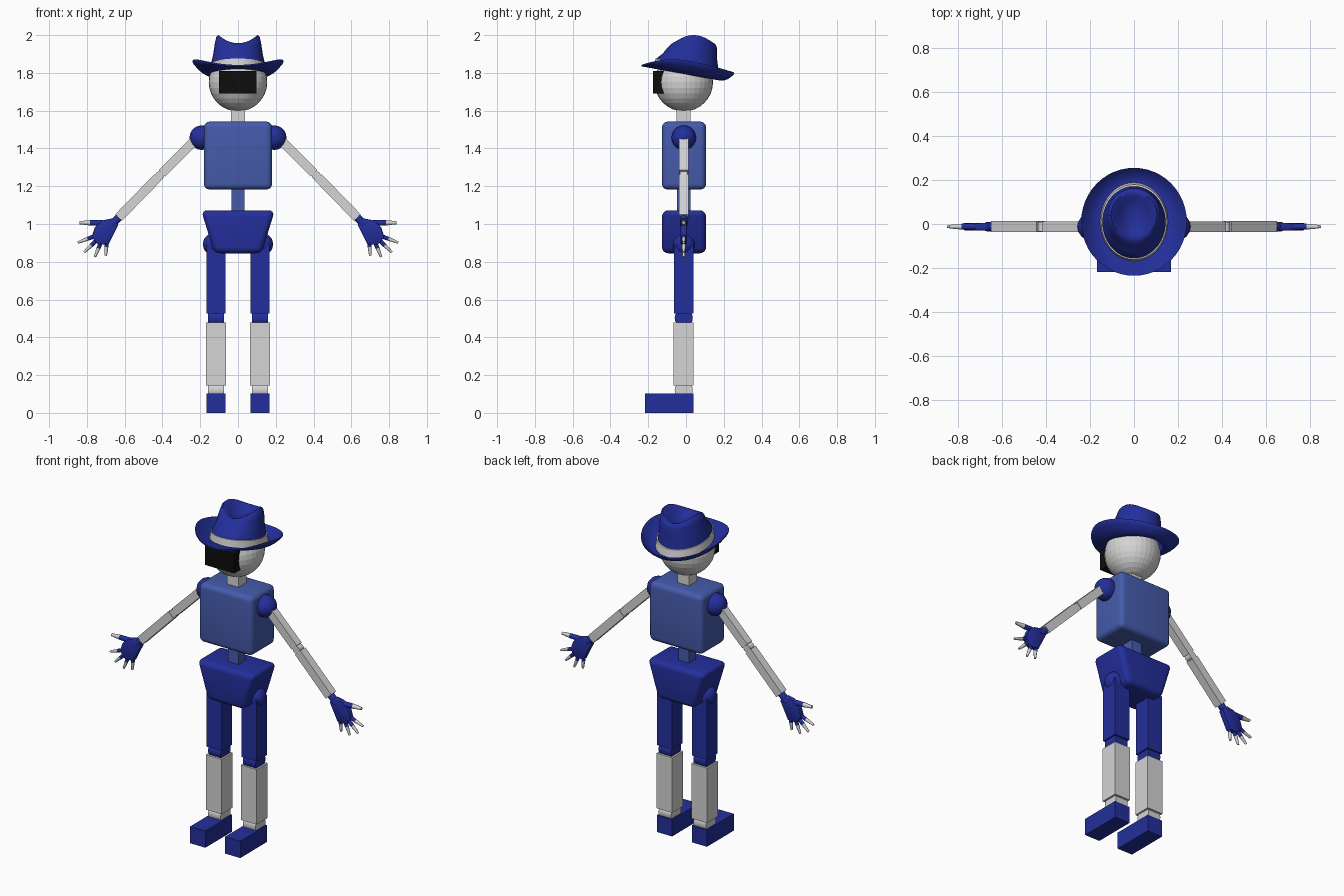
import bpy, bmesh, math
from mathutils import Vector, Matrix

if "Cube" in bpy.data.objects:
    bpy.data.objects.remove(bpy.data.objects["Cube"])

YC = -0.012  # depth of the body's centre line


def material(name, rgb):
    m = bpy.data.materials.new(name)
    m.diffuse_color = (*rgb, 1)
    m.use_nodes = True
    m.node_tree.nodes["Principled BSDF"].inputs["Base Color"].default_value = m.diffuse_color
    return m


NAVY = material("navy", (0.017, 0.028, 0.33))
BLUE = material("mid_blue", (0.06, 0.105, 0.41))
GREY = material("light_grey", (0.66, 0.66, 0.66))
BLACK = material("black", (0.004, 0.004, 0.004))


def finish(name, bm, mat, smooth=None):
    bmesh.ops.recalc_face_normals(bm, faces=bm.faces)
    me = bpy.data.meshes.new(name)
    bm.to_mesh(me)
    bm.free()
    me.materials.append(mat)
    if smooth:
        for p in me.polygons:
            p.use_smooth = True
        me.set_sharp_from_angle(angle=math.radians(smooth))
    ob = bpy.data.objects.new(name, me)
    bpy.context.collection.objects.link(ob)
    return ob


def box(name, lo, hi, mat, bevel=0, bottom=1.0):
    """Box between two corners; bottom scales the width of its lower end."""
    lo, hi = Vector(lo), Vector(hi)
    bm = bmesh.new()
    bmesh.ops.create_cube(bm, size=1)
    mid = (lo + hi) / 2
    for v in bm.verts:
        k = bottom if v.co.z < 0 else 1
        v.co = mid + Vector((v.co.x * k, v.co.y, v.co.z)) * (hi - lo)
    if bevel:
        bmesh.ops.bevel(bm, geom=bm.edges[:], offset=bevel, segments=5,
                        profile=0.5, affect='EDGES')
    return finish(name, bm, mat, 40 if bevel else None)


def ball(name, c, r, mat, seg=32, rings=16, smooth=None):
    bm = bmesh.new()
    bmesh.ops.create_uvsphere(bm, u_segments=seg, v_segments=rings, radius=r,
                              matrix=Matrix.Translation(c))
    return finish(name, bm, mat, smooth)


def rod(name, a, b, r1, r2, mat, sides=12, smooth=40):
    """Tapered rod from a to b; four sides give a square bar."""
    a, b = Vector(a), Vector(b)
    d = b - a
    rot = d.to_track_quat('Z', 'Y').to_matrix().to_4x4()
    spin = Matrix.Rotation(math.pi / 4 if sides == 4 else 0, 4, 'Z')
    bm = bmesh.new()
    bmesh.ops.create_cone(bm, cap_ends=True, segments=sides, radius1=r1, radius2=r2,
                          depth=d.length, matrix=Matrix.Translation((a + b) / 2) @ rot @ spin)
    return finish(name, bm, mat, None if sides == 4 else smooth)


def loft(name, rings, mat, seg=48, cap=False, closed=False):
    """Skin rings, each a function of angle giving a point."""
    bm = bmesh.new()
    rows = [[bm.verts.new(f(2 * math.pi * i / seg)) for i in range(seg)] for f in rings]
    pairs = list(zip(rows, rows[1:])) + ([(rows[-1], rows[0])] if closed else [])
    for p, q in pairs:
        for i in range(seg):
            j = (i + 1) % seg
            bm.faces.new((p[i], p[j], q[j], q[i]))
    if cap:
        bm.faces.new(rows[-1])
    return finish(name, bm, mat, 50)


# Head, visor, neck
ball("head", (0, YC, 1.751), 0.155, GREY)
box("visor", (-0.1, -0.175, 1.69), (0.097, -0.08, 1.81), BLACK)
box("neck", (-0.038, YC - 0.037, 1.53), (0.038, YC + 0.037, 1.63), GREY)

# Torso, waist, pelvis
box("torso", (-0.18, -0.127, 1.183), (0.18, 0.106, 1.542), BLUE, 0.03)
box("waist", (-0.035, YC - 0.035, 1.05), (0.035, YC + 0.035, 1.2), BLUE)
box("pelvis", (-0.195, -0.127, 0.845), (0.195, 0.106, 1.072), NAVY, 0.032, 0.64)


# Hat: everything sits on a plane that rises towards the front
def plane(y):
    return 1.80 - 0.18 * y


def ring(rx, ry, cy, height):
    def f(a):
        x, y = rx * math.cos(a), cy + ry * math.sin(a)
        return (x, y, height(a, y))
    return f


def brim_ring(t, drop=0.0):
    curl = lambda a: t ** 2 * (0.066 * math.cos(a) ** 2 + 0.048 * max(math.sin(a), 0) ** 2)
    return ring(0.143 + 0.097 * t, 0.168 + 0.077 * t, 0.01,
                lambda a, y: plane(y) + curl(a) - drop)


steps = [i / 6 for i in range(7)]
loft("hat_brim", [brim_ring(t) for t in steps] +
     [brim_ring(t, 0.008) for t in reversed(steps)], NAVY, closed=True)


def rim(base, lift):
    return lambda a, y: base + lift * math.cos(a) ** 2


loft("hat_crown", [
    ring(0.148, 0.172, 0.010, lambda a, y: plane(y)),
    ring(0.143, 0.163, 0.008, lambda a, y: plane(y) + 0.05),
    ring(0.132, 0.143, 0.020, lambda a, y: 1.895 - 0.06 * y),
    ring(0.122, 0.130, 0.033, rim(1.935, 0.025)),
    ring(0.115, 0.118, 0.038, rim(1.952, 0.038)),
    ring(0.104, 0.105, 0.040, rim(1.957, 0.043)),
    ring(0.090, 0.090, 0.040, rim(1.953, 0.037)),
    ring(0.065, 0.070, 0.040, rim(1.942, 0.016)),
    ring(0.035, 0.040, 0.040, rim(1.932, 0.004)),
    ring(0.012, 0.014, 0.040, rim(1.929, 0.0)),
], NAVY, cap=True)

loft("hat_band", [
    ring(0.149, 0.173, 0.010, lambda a, y: plane(y) + 0.002),
    ring(0.154, 0.178, 0.010, lambda a, y: plane(y) + 0.004),
    ring(0.149, 0.170, 0.009, lambda a, y: plane(y) + 0.047),
    ring(0.142, 0.162, 0.008, lambda a, y: plane(y) + 0.048),
], GREY)

# Palm outline and fingers (base, tip) as x, z
PALM = [(0.665, 1.03), (0.632, 0.998), (0.685, 0.892), (0.74, 0.89),
        (0.775, 0.93), (0.757, 0.985), (0.715, 1.02)]
FINGERS = [((0.76, 0.935), (0.848, 0.902)), ((0.75, 0.912), (0.815, 0.85)),
           ((0.725, 0.905), (0.758, 0.825)), ((0.695, 0.91), (0.70, 0.832))]

for s, side in ((-1, "right"), (1, "left")):
    def P(x, z, y=YC):
        return Vector((s * x, y, z))

    # Leg
    x = s * 0.117
    w = 0.051
    ball(side + "_hip", (s * 0.125, YC, 0.893), 0.061, NAVY, 16, 10, 60)
    box(side + "_thigh", (x - w, YC - w, 0.527), (x + w, YC + w, 0.89), NAVY)
    rod(side + "_knee", (x - 0.042, YC, 0.503), (x + 0.042, YC, 0.503), 0.048, 0.048, NAVY, 20)
    w = 0.053
    box(side + "_shin", (x - w, YC - w, 0.145), (x + w, YC + w, 0.478), GREY)
    rod(side + "_ankle", (x - 0.042, YC, 0.12), (x + 0.042, YC, 0.12), 0.048, 0.048, GREY, 20)
    box(side + "_foot", (x - 0.051, -0.218, 0), (x + 0.051, 0.039, 0.102), NAVY)

    # Arm
    ball(side + "_shoulder", (s * 0.192, YC, 1.457), 0.065, NAVY, 16, 10, 60)
    rod(side + "_upper_arm", P(0.20, 1.47), P(0.402, 1.269), 0.034, 0.034, GREY, 4)
    rod(side + "_elbow", P(0.414, 1.256, YC - 0.021), P(0.414, 1.256, YC + 0.021),
        0.023, 0.023, GREY, 16)
    rod(side + "_forearm", P(0.425, 1.246), P(0.632, 1.034), 0.035, 0.035, GREY, 4)
    rod(side + "_wrist", P(0.625, 1.04), P(0.67, 0.995), 0.021, 0.021, NAVY, 12)

    # Palm
    bm = bmesh.new()
    face = bm.faces.new([bm.verts.new(P(px, pz, YC - 0.017)) for px, pz in PALM])
    ext = bmesh.ops.extrude_face_region(bm, geom=[face])["geom"]
    bmesh.ops.translate(bm, vec=(0, 0.034, 0),
                        verts=[g for g in ext if isinstance(g, bmesh.types.BMVert)])
    bmesh.ops.bevel(bm, geom=bm.edges[:], offset=0.006, segments=2, profile=0.5, affect='EDGES')
    finish(side + "_palm", bm, NAVY, 40)

    # Fingers and thumb: dark base, joint, light tip
    for i, (a, b) in enumerate(FINGERS + [((0.715, 1.005), (0.838, 1.007))]):
        thumb = i == 4
        name = f"{side}_thumb" if thumb else f"{side}_finger_{i + 1}"
        r = 0.014 if thumb else 0.0105
        a, b = P(*a), P(*b)
        m = a.lerp(b, 0.55 if thumb else 0.42)
        rod(name + "_base", a, m, r * 1.1, r, NAVY, 10)
        ball(name + "_joint", m, r * 0.95, GREY, 10, 6, 60)
        rod(name + "_tip", m, b, r, r * 0.6, GREY, 10)
